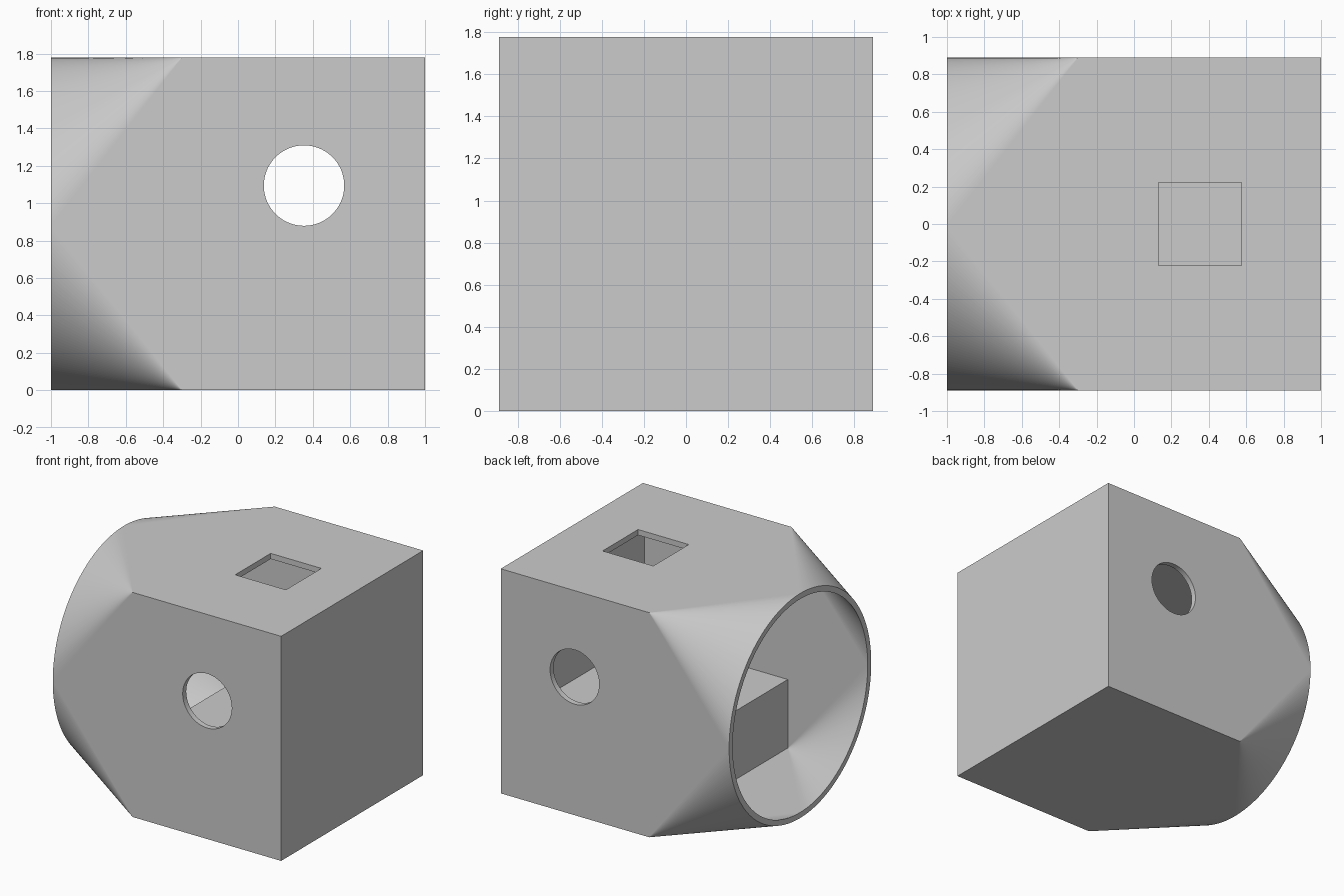
import bpy, bmesh, math
from mathutils import Vector

default = bpy.data.objects.get("Cube")
if default:
    bpy.data.objects.remove(default, do_unlink=True)

HALF = 0.889       # half side of the square section
WALL = 0.0444
NECK = -0.30       # where the square section starts turning round
SEGMENTS = 240     # around the mouth
QUARTER = SEGMENTS // 4
HOLE_X = 0.353

# Openings per side: corner count, radius, offset across the side
ROUND, SQUARE = 96, 4
OPENINGS = {
    0: (ROUND, 0.215, 0.205),
    1: (SQUARE, 0.222 * math.sqrt(2), 0),
    2: (ROUND, 0.215, -0.205),
}

grey = bpy.data.materials.new("light_grey")
grey.use_nodes = True
grey.diffuse_color = (0.6, 0.6, 0.6, 1)
grey.node_tree.nodes["Principled BSDF"].inputs["Base Color"].default_value = (0.6, 0.6, 0.6, 1)


def make_object(name, bm):
    bmesh.ops.recalc_face_normals(bm, faces=bm.faces)
    mesh = bpy.data.meshes.new(name)
    bm.to_mesh(mesh)
    bm.free()
    mesh.materials.append(grey)
    obj = bpy.data.objects.new(name, mesh)
    bpy.context.collection.objects.link(obj)
    return obj


def side_point(q, x, out, across):
    """Point on side q: 0 back, 1 top, 2 front, 3 bottom."""
    a = q * math.pi / 2
    c, s = math.cos(a), math.sin(a)
    return (x, c * out - s * across, HALF + s * out + c * across)


def add_skin(bm, half, end):
    """Square box blending to a circle; returns the mouth and opening loops."""
    mouth = []
    for i in range(SEGMENTS):
        a = math.tau * i / SEGMENTS
        mouth.append(bm.verts.new((-1, half * math.cos(a), HALF + half * math.sin(a))))
    neck = [bm.verts.new(side_point(q, NECK, half, half)) for q in range(4)]
    back = [bm.verts.new(side_point(q, end, half, half)) for q in range(4)]
    bm.faces.new(back)

    # Quarter cones from each neck corner to the mouth
    for i in range(SEGMENTS):
        bm.faces.new((mouth[i], mouth[(i + 1) % SEGMENTS], neck[i // QUARTER]))

    # Flat sides, split in two around any opening
    loops = [mouth]
    for q in range(4):
        tip = mouth[q * QUARTER]
        upper = [tip, neck[q], back[q]]
        lower = [back[q], back[q - 1], neck[q - 1]]
        if q not in OPENINGS:
            bm.faces.new(upper + lower[1:])
            continue
        count, radius, across = OPENINGS[q]
        hole = []
        for i in range(count):
            a = math.tau * (i + 0.5) / count
            hole.append(bm.verts.new(side_point(q, HOLE_X + radius * math.cos(a), half,
                                                across + radius * math.sin(a))))
        mid = count // 2
        bm.faces.new(upper + hole[:mid + 1])
        bm.faces.new([tip] + hole[mid:] + hole[:1] + lower)
        loops.append(hole)
    return loops


# Hollow housing: outer and inner skins joined at the mouth and openings
bm = bmesh.new()
outer_loops = add_skin(bm, HALF, 1)
inner_loops = add_skin(bm, HALF - WALL, 1 - WALL)
for outer, inner in zip(outer_loops, inner_loops):
    for i in range(len(outer)):
        bm.faces.new((outer[i - 1], outer[i], inner[i], inner[i - 1]))
make_object("housing", bm)

# Raised floor inside the square section, sunk slightly into the walls
side = HALF - WALL / 2
low = Vector((NECK, -side, WALL / 2))
high = Vector((1 - WALL / 2, side, 0.587))
bm = bmesh.new()
bmesh.ops.create_cube(bm, size=1)
bmesh.ops.scale(bm, vec=high - low, verts=bm.verts)
bmesh.ops.translate(bm, vec=(low + high) / 2, verts=bm.verts)
make_object("raised_floor", bm)
